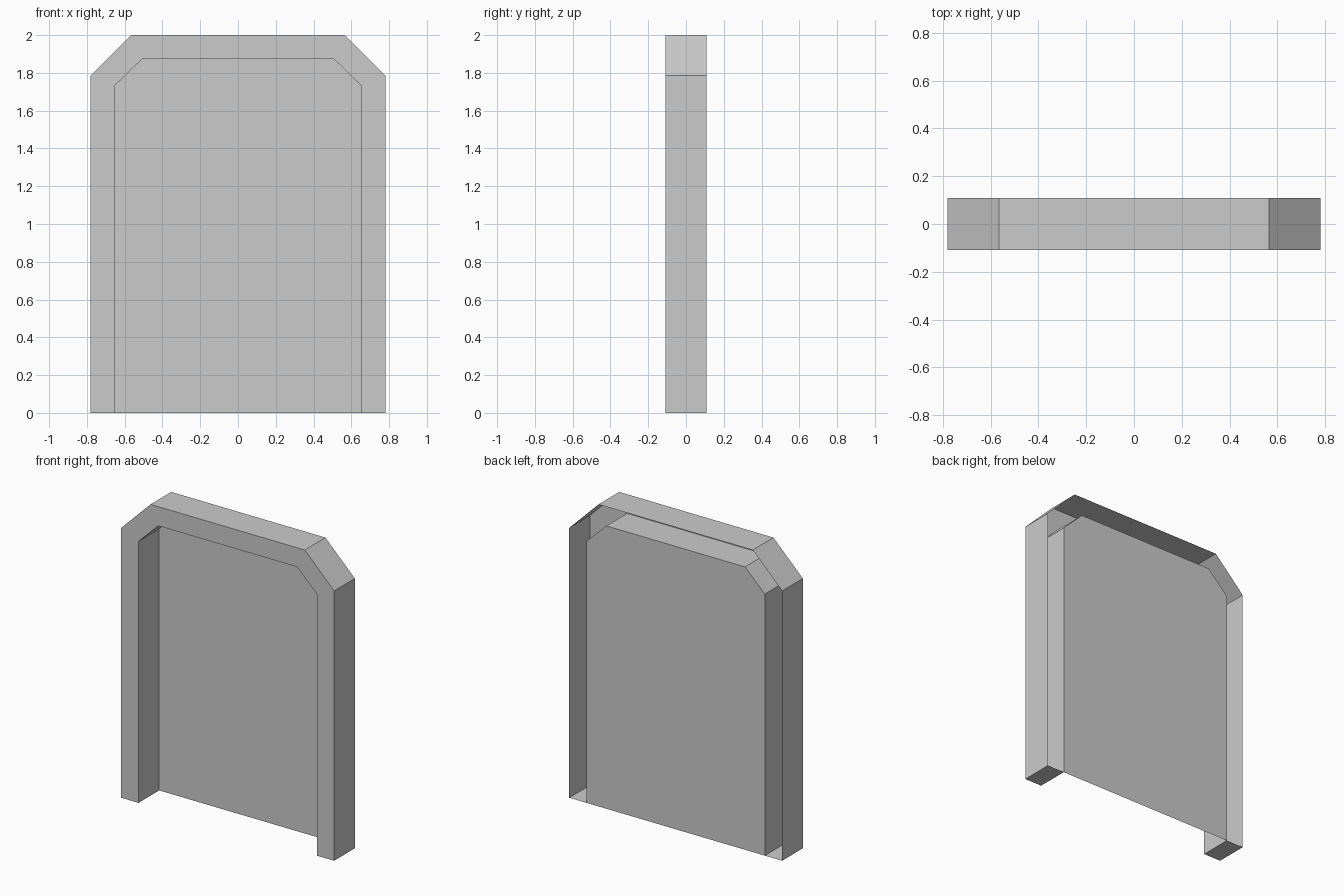
import bpy
import bmesh

if "Cube" in bpy.data.objects:
    bpy.data.objects.remove(bpy.data.objects["Cube"])

HALF_DEPTH = 0.108


def arch(half_width, shoulder, half_top, top):
    """Chamfered arch outline, from bottom left over the top to bottom right."""
    right = [(half_width, 0), (half_width, shoulder), (half_top, top)]
    return [(-x, z) for x, z in right] + right[::-1]


def make_object(name, bm):
    mesh = bpy.data.meshes.new(name)
    bm.to_mesh(mesh)
    bm.free()
    obj = bpy.data.objects.new(name, mesh)
    bpy.context.collection.objects.link(obj)
    return obj


def add_outline(bm, outline, y):
    return [bm.verts.new((x, y, z)) for x, z in outline]


outer = arch(0.78, 1.787, 0.565, 2.0)
inner = arch(0.653, 1.732, 0.508, 1.873)

# Hollow frame: front ring, outer and inner walls, open at the rear
bm = bmesh.new()
outer_front, outer_back = (add_outline(bm, outer, y) for y in (-HALF_DEPTH, HALF_DEPTH))
inner_front, inner_back = (add_outline(bm, inner, y) for y in (-HALF_DEPTH, HALF_DEPTH))
for i in range(len(outer) - 1):
    j = i + 1
    bm.faces.new((outer_front[i], inner_front[i], inner_front[j], outer_front[j]))
    bm.faces.new((outer_front[i], outer_front[j], outer_back[j], outer_back[i]))
    bm.faces.new((inner_front[i], inner_back[i], inner_back[j], inner_front[j]))

# Undersides of the two legs
bm.faces.new((outer_front[0], outer_back[0], inner_back[0], inner_front[0]))
bm.faces.new((inner_front[-1], inner_back[-1], outer_back[-1], outer_front[-1]))
make_object("frame", bm)

# Recessed panel closing the opening at the rear
bm = bmesh.new()
bm.faces.new(add_outline(bm, inner, HALF_DEPTH)[::-1])
make_object("back_panel", bm)
